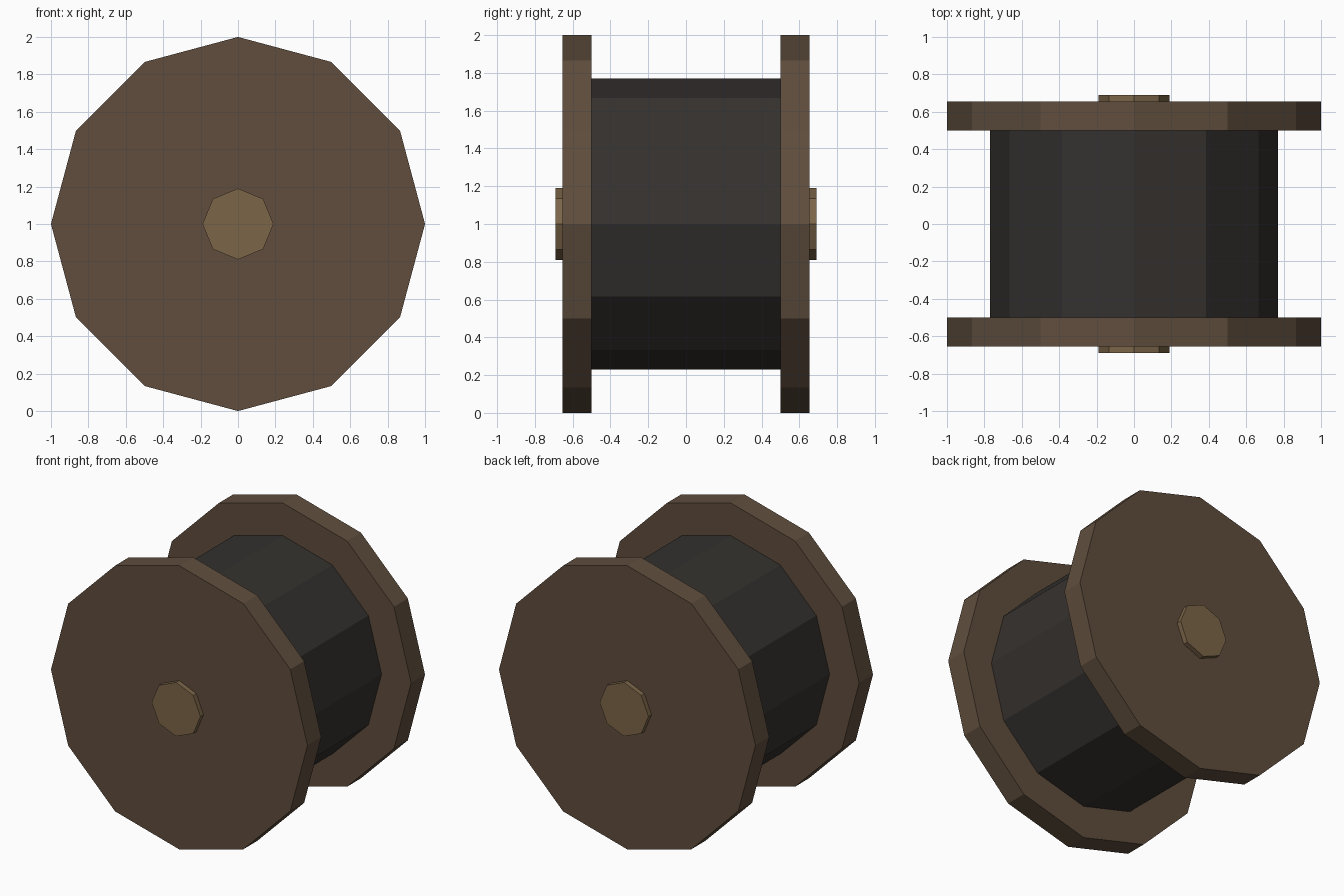
import bpy
from math import pi

if "Cube" in bpy.data.objects:
    bpy.data.objects.remove(bpy.data.objects["Cube"])


def material(name, rgb):
    mat = bpy.data.materials.new(name)
    mat.diffuse_color = (*rgb, 1)
    mat.use_nodes = True
    mat.node_tree.nodes["Principled BSDF"].inputs["Base Color"].default_value = mat.diffuse_color
    return mat


def disc(name, sides, radius, y0, y1, mat):
    """Flat-sided cylinder lying along y, centred at z = 1."""
    bpy.ops.mesh.primitive_cylinder_add(
        vertices=sides, radius=radius, depth=y1 - y0,
        location=(0, (y0 + y1) / 2, 1), rotation=(pi / 2, 0, 0))
    obj = bpy.context.object
    obj.name = name
    bpy.ops.object.transform_apply(location=False, rotation=True, scale=False)
    obj.data.materials.append(mat)
    return obj


wood = material("dark_wood", (0.115, 0.075, 0.047))
cable = material("black_cable", (0.035, 0.031, 0.028))
pale = material("axle_wood", (0.20, 0.13, 0.065))

# Wound cable drum
disc("cable_drum", 12, 0.77, -0.5, 0.5, cable)

# End flanges and protruding axle caps
for side, s in (("front", -1), ("back", 1)):
    disc(side + "_flange", 12, 1.0, *sorted((s * 0.5, s * 0.655)), wood)
    disc(side + "_axle_cap", 8, 0.19, *sorted((s * 0.655, s * 0.69)), pale)
